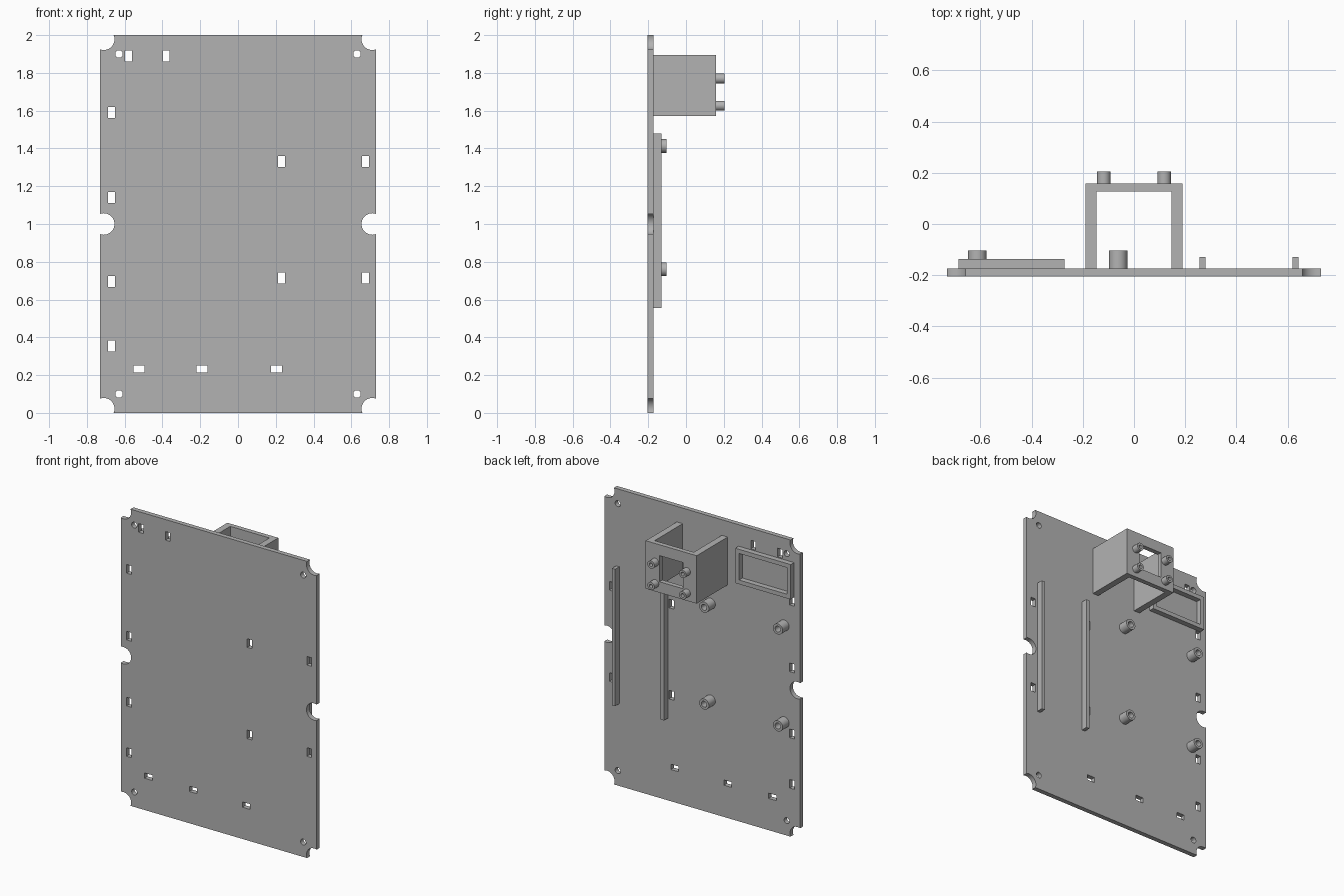
import bpy, bmesh, math
from mathutils import Vector

if "Cube" in bpy.data.objects:
    bpy.data.objects.remove(bpy.data.objects["Cube"], do_unlink=True)

grey = bpy.data.materials.new("light_grey_plastic")
grey.use_nodes = True
colour = (0.45, 0.45, 0.45, 1)
grey.diffuse_color = colour
grey.node_tree.nodes["Principled BSDF"].inputs["Base Color"].default_value = colour

FRONT, FACE = -0.205, -0.173      # the plate's two sides in y


def finish(name, bm):
    bmesh.ops.recalc_face_normals(bm, faces=bm.faces)
    mesh = bpy.data.meshes.new(name)
    bm.to_mesh(mesh)
    bm.free()
    mesh.materials.append(grey)
    obj = bpy.data.objects.new(name, mesh)
    bpy.context.collection.objects.link(obj)
    return obj


def prism(bm, points, direction):
    face = bm.faces.new([bm.verts.new(p) for p in points])
    ext = bmesh.ops.extrude_face_region(bm, geom=[face])
    verts = [v for v in ext["geom"] if isinstance(v, bmesh.types.BMVert)]
    bmesh.ops.translate(bm, verts=verts, vec=direction)


def box(bm, x0, x1, y0, y1, z0, z1):
    prism(bm, [(x0, y0, z0), (x1, y0, z0), (x1, y0, z1), (x0, y0, z1)], (0, y1 - y0, 0))


def disc(bm, x, z, r, y0, y1, n=40):
    ring = [(x + r * math.cos(math.tau * i / n), y0, z + r * math.sin(math.tau * i / n))
            for i in range(n)]
    prism(bm, ring, (0, y1 - y0, 0))


def cut(obj, bm):
    """Subtract the cutter solids, then bake the result and drop the cutter."""
    cutter = finish("cutter", bm)
    cutter.hide_render = True
    mod = obj.modifiers.new("cut", "BOOLEAN")
    mod.operation, mod.solver, mod.object = "DIFFERENCE", "EXACT", cutter
    depsgraph = bpy.context.evaluated_depsgraph_get()
    baked = bpy.data.meshes.new_from_object(obj.evaluated_get(depsgraph))
    obj.modifiers.clear()
    obj.data = baked
    bpy.data.objects.remove(cutter, do_unlink=True)


def smooth(obj):
    bpy.ops.object.select_all(action="DESELECT")
    obj.select_set(True)
    bpy.context.view_layer.objects.active = obj
    bpy.ops.object.shade_smooth_by_angle(angle=math.radians(30))


def standoff(name, x, z, r, hole, y0, y1):
    """Round post along y with a blind screw hole."""
    bm = bmesh.new()
    profile = [(0, y0), (r, y0), (r, y1), (hole, y1), (hole, y0 + 0.004), (0, y0 + 0.004)]
    verts = [bm.verts.new((x + a, b, z)) for a, b in profile]
    edges = [bm.edges.new(pair) for pair in zip(verts, verts[1:])]
    bmesh.ops.spin(bm, geom=verts + edges, cent=(x, 0, z), axis=(0, 1, 0),
                   angle=math.tau, steps=32)
    bmesh.ops.remove_doubles(bm, verts=bm.verts, dist=0.0001)
    smooth(finish(name, bm))


# Mounting plate with edge notches, screw holes and tie slots
bm = bmesh.new()
box(bm, -0.73, 0.73, FRONT, FACE, 0, 2)
plate = finish("mounting_plate", bm)
bm = bmesh.new()
a, b = FRONT - 0.05, FACE + 0.05
for side in (-1, 1):
    for z in (0.022, 1.0, 1.978):
        disc(bm, side * 0.711, z, 0.057, a, b)
    for z in (0.1, 1.9):
        disc(bm, side * 0.63, z, 0.02, a, b, 24)
upright = [(-0.58, 1.89), (-0.38, 1.89)]
upright += [(-0.67, z) for z in (0.355, 0.695, 1.14, 1.59)]
upright += [(x, z) for x in (0.23, 0.675) for z in (0.715, 1.33)]
for x, z in upright:
    box(bm, x - 0.018, x + 0.018, a, b, z - 0.029, z + 0.029)
for x in (-0.525, -0.19, 0.205):
    box(bm, x - 0.029, x + 0.029, a, b, 0.214, 0.25)
cut(plate, bm)
smooth(plate)

# U-shaped bracket, open above and below, with a square window at the back
LOW, HIGH, OUT, IN, BACK = 1.572, 1.895, 0.19, 0.146, 0.158
bm = bmesh.new()
outline = [(-OUT, FACE), (-OUT, BACK), (OUT, BACK), (OUT, FACE),
           (IN, FACE), (IN, BACK - 0.032), (-IN, BACK - 0.032), (-IN, FACE)]
prism(bm, [(x, y, LOW) for x, y in outline], (0, 0, HIGH - LOW))
bracket = finish("window_bracket", bm)
mid = (LOW + HIGH) / 2
bm = bmesh.new()
box(bm, -0.088, 0.088, 0.05, 0.25, mid - 0.088, mid + 0.088)
cut(bracket, bm)

# Small screw posts on the bracket
for side, word in ((-1, "right"), (1, "left")):
    for z, level in ((1.626, "lower"), (1.77, "upper")):
        standoff(f"bracket_post_{level}_{word}", side * 0.118, z, 0.026, 0.012, BACK, 0.205)

# Circuit board standoffs on the plate
for x, word in ((-0.612, "right"), (-0.062, "left")):
    for z, level in ((0.76, "lower"), (1.413, "upper")):
        standoff(f"board_standoff_{level}_{word}", x, z, 0.036, 0.02, FACE, -0.104)

# Rectangular rim
bm = bmesh.new()
box(bm, -0.685, -0.272, FACE, -0.137, 1.62, 1.855)
rim = finish("rectangular_rim", bm)
bm = bmesh.new()
box(bm, -0.657, -0.3, FACE - 0.02, -0.1, 1.648, 1.827)
cut(rim, bm)

# Two long guide rails
for x, word in ((0.267, "inner"), (0.631, "outer")):
    bm = bmesh.new()
    box(bm, x - 0.012, x + 0.012, FACE, -0.129, 0.555, 1.478)
    finish(f"guide_rail_{word}", bm)
